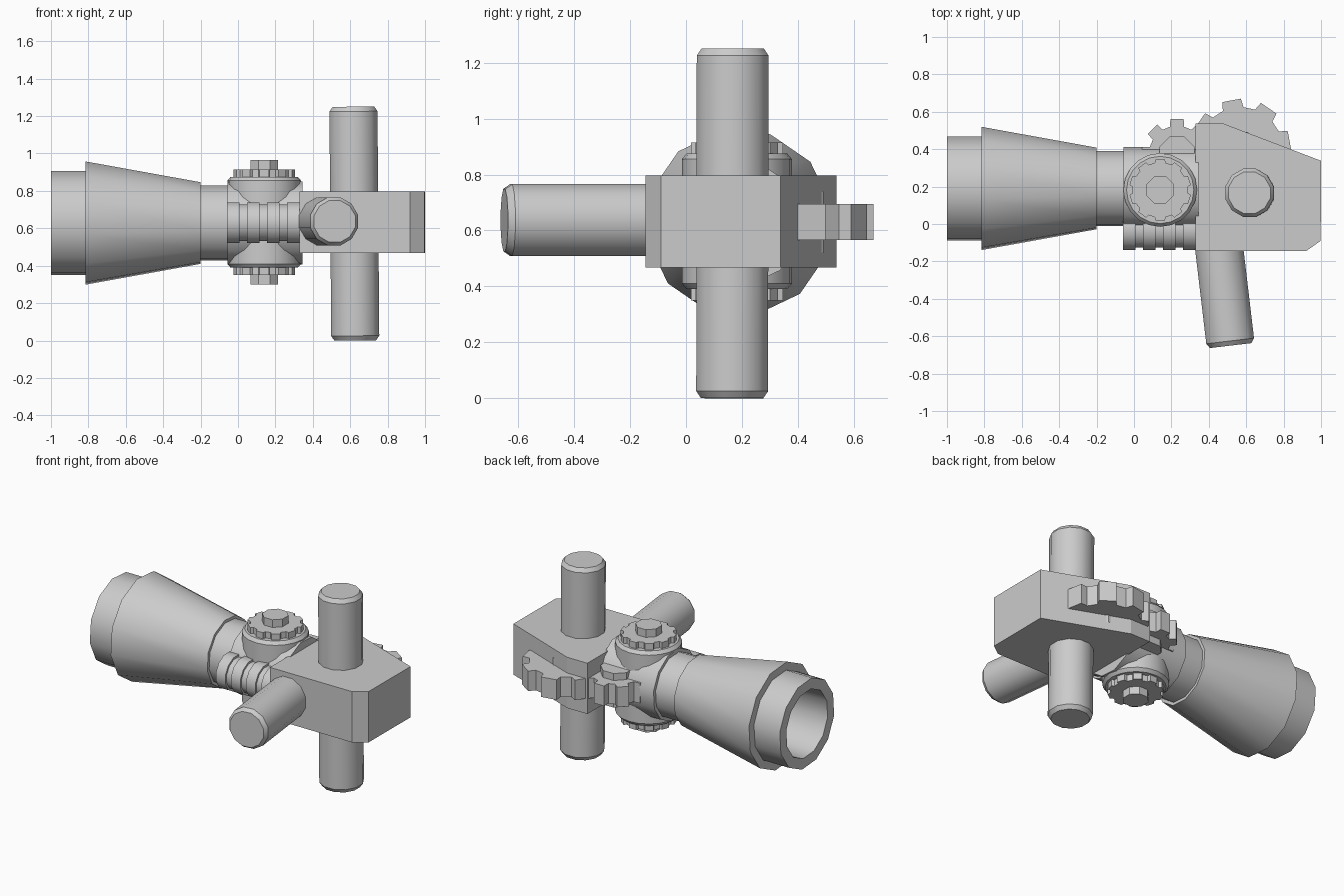
import bpy
import bmesh
from math import sin, cos, tau, radians
from mathutils import Vector

cube = bpy.data.objects.get("Cube")
if cube:
    bpy.data.objects.remove(cube)

# Single plain colour
GREY = (0.6, 0.6, 0.6, 1)
mat = bpy.data.materials.new("plain grey")
mat.use_nodes = True
mat.diffuse_color = GREY
mat.node_tree.nodes["Principled BSDF"].inputs["Base Color"].default_value = GREY

AXIS_Y, AXIS_Z = 0.19, 0.628   # centre line of the barrel


def finish(name, bm, smooth=True):
    bmesh.ops.recalc_face_normals(bm, faces=bm.faces)
    mesh = bpy.data.meshes.new(name)
    bm.to_mesh(mesh)
    bm.free()
    mesh.materials.append(mat)
    obj = bpy.data.objects.new(name, mesh)
    bpy.context.collection.objects.link(obj)
    if smooth:
        bpy.ops.object.select_all(action='DESELECT')
        obj.select_set(True)
        bpy.context.view_layer.objects.active = obj
        bpy.ops.object.shade_smooth_by_angle(angle=radians(32))
    return obj


def lathe(name, origin, direction, profile, sides=12, phase=0.0, smooth=True):
    """Revolve (distance, radius) pairs around a direction, with closed ends."""
    o, d = Vector(origin), Vector(direction).normalized()
    u = Vector((1, 0, 0)) if abs(d.z) > 0.9 else Vector((0, 0, 1)).cross(d)
    u = (u - d * u.dot(d)).normalized()
    v = d.cross(u)
    bm = bmesh.new()
    rings = []
    for t, r in profile:
        angles = [tau * i / sides + radians(phase) for i in range(sides)]
        rings.append([bm.verts.new(o + d * t + (u * cos(a) + v * sin(a)) * r)
                      for a in angles])
    for a, b in zip(rings, rings[1:]):
        for i in range(sides):
            j = (i + 1) % sides
            bm.faces.new((a[i], a[j], b[j], b[i]))
    bm.faces.new(rings[0])
    bm.faces.new(rings[-1])
    return finish(name, bm, smooth)


def prism(name, points, z0, z1):
    """Extrude a plan outline between two heights."""
    bm = bmesh.new()
    face = bm.faces.new([bm.verts.new((x, y, z0)) for x, y in points])
    new = bmesh.ops.extrude_face_region(bm, geom=[face])["geom"]
    up = [g for g in new if isinstance(g, bmesh.types.BMVert)]
    bmesh.ops.translate(bm, verts=up, vec=(0, 0, z1 - z0))
    return finish(name, bm, smooth=False)


def gear(name, cx, cy, root, tip, teeth, z0, z1, phase=0.0):
    """Toothed wheel lying flat."""
    step, pts = tau / teeth, []
    for i in range(teeth):
        a = i * step + radians(phase)
        for k, r in ((-0.32, root), (-0.24, tip), (0.24, tip), (0.32, root)):
            pts.append((cx + r * cos(a + k * step), cy + r * sin(a + k * step)))
    return prism(name, pts, z0, z1)


def rod(name, start, end, radius, bevel=0.025):
    """Round bar with chamfered ends."""
    d = Vector(end) - Vector(start)
    n = d.length
    return lathe(name, start, d, [(0, radius - bevel * 0.7), (bevel, radius),
                                  (n - bevel, radius), (n, radius - bevel * 0.7)],
                 phase=15)


# Flared barrel with a hollow mouth and a narrow neck
lathe("barrel", (0, AXIS_Y, AXIS_Z), (1, 0, 0),
      [(-0.5, 0.2), (-1, 0.215), (-1, 0.283), (-0.815, 0.283), (-0.815, 0.335),
       (-0.2, 0.222), (-0.2, 0.203), (-0.05, 0.203)], phase=10.5)

# Round hub between the barrel and the housing
lathe("hub", (0, AXIS_Y, AXIS_Z), (1, 0, 0), [(-0.055, 0.225), (0.345, 0.225)],
      phase=10.5)

# Upright drum through the hub
lathe("drum", (0.14, 0.182, 0), (0, 0, 1),
      [(0.39, 0.18), (0.41, 0.197), (0.855, 0.197), (0.875, 0.18)], sides=20)

# Toothed cap and nut, above and below the drum
for side, label in ((1, "upper"), (-1, "lower")):
    z = [AXIS_Z + 0.004 + side * h for h in (0.235, 0.283, 0.333)]
    gear(label + "_cap", 0.14, 0.182, 0.148, 0.166, 10, z[0], z[1], phase=18)
    lathe(label + "_nut", (0.14, 0.182, 0), (0, 0, 1),
          [(z[1] - side * 0.01, 0.079), (z[2], 0.079)], sides=8, phase=22.5,
          smooth=False)

# Ribbed grip along the front of the hub
ribs = []
for i in range(4):
    x = -0.06 + i * 0.107
    ribs += [(x, 0.1), (x, 0.113), (x + 0.068, 0.113), (x + 0.068, 0.1)]
lathe("ribbed_grip", (0, -0.03, 0.63), (1, 0, 0), ribs, phase=15)

# Angular housing
prism("housing", [(0.33, -0.145), (0.92, -0.145), (0.998, -0.09), (1, 0.338),
                  (0.475, 0.538), (0.33, 0.538)], 0.468, 0.797)

# Upright bar through the housing and the slanted front handle
rod("upright_bar", (0.627, 0.165, 0), (0.617, 0.167, 1.25), 0.133)
rod("handle", (0.44, 0.0, 0.637), (0.517, -0.65, 0.637), 0.133)

# Two meshing wheels at the back with their axle bosses
for label, x, y, root, tip, phase in (("large", 0.57, 0.4, 0.225, 0.27, 10.5),
                                      ("small", 0.23, 0.375, 0.15, 0.19, 0)):
    gear(label + "_wheel", x, y, root, tip, 8, 0.565, 0.695, phase)
    lathe(label + "_boss", (x, y, 0), (0, 0, 1), [(0.52, 0.1), (0.74, 0.1)],
          sides=8, phase=22.5, smooth=False)
